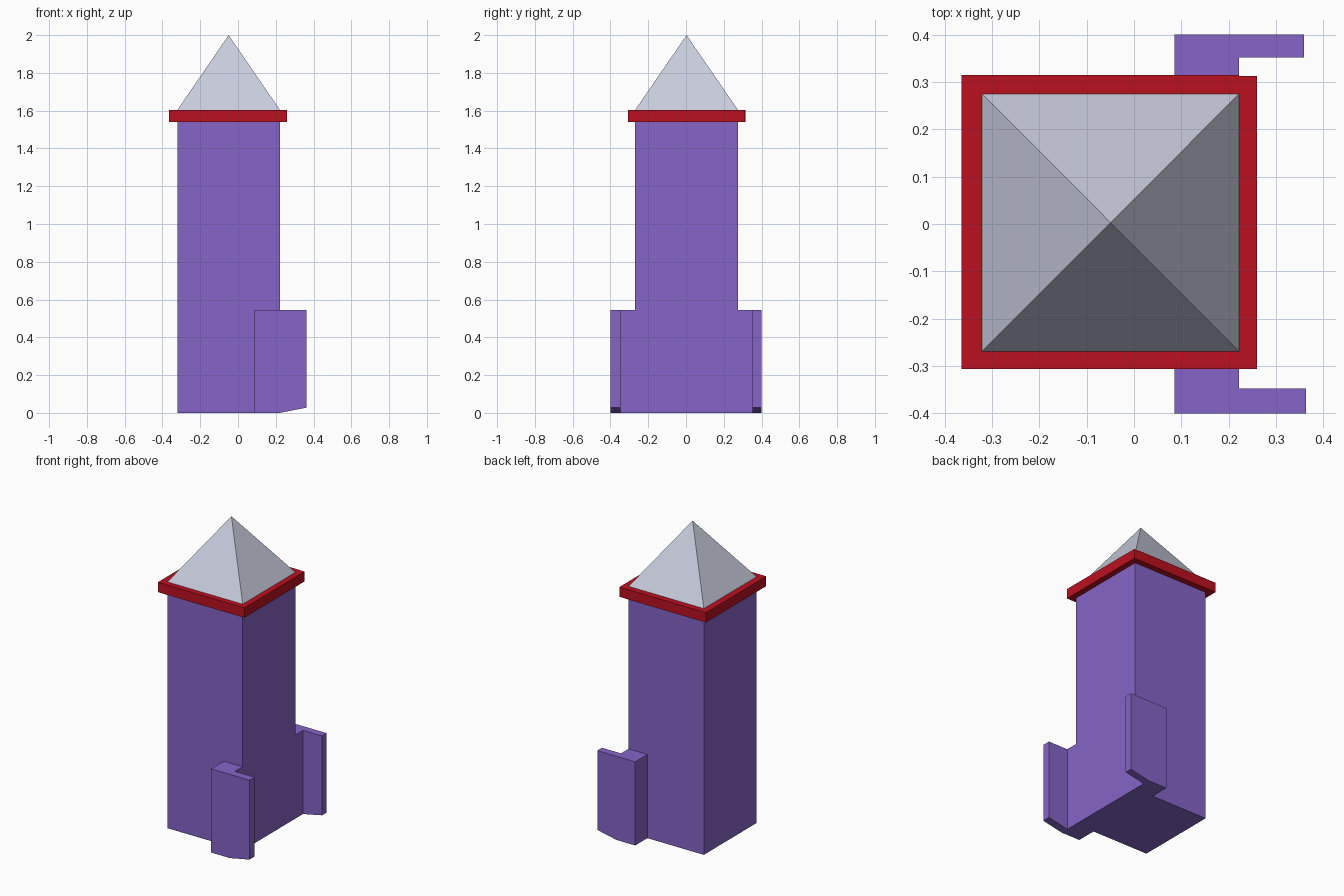
import bpy
import bmesh

if "Cube" in bpy.data.objects:
    bpy.data.objects.remove(bpy.data.objects["Cube"], do_unlink=True)


def make_material(name, color):
    mat = bpy.data.materials.new(name)
    mat.use_nodes = True
    mat.diffuse_color = (*color, 1)
    mat.node_tree.nodes["Principled BSDF"].inputs["Base Color"].default_value = (*color, 1)
    return mat


PURPLE = make_material("purple wall", (0.24, 0.13, 0.58))
RED = make_material("red trim", (0.50, 0.005, 0.014))
SILVER = make_material("pale silver roof", (0.58, 0.60, 0.72))


def finish(name, bm, mat):
    bmesh.ops.recalc_face_normals(bm, faces=bm.faces)
    mesh = bpy.data.meshes.new(name)
    bm.to_mesh(mesh)
    bm.free()
    mesh.materials.append(mat)
    obj = bpy.data.objects.new(name, mesh)
    bpy.context.collection.objects.link(obj)
    return obj


def add_box(name, x, y, z, mat):
    bm = bmesh.new()
    bmesh.ops.create_cube(bm, size=1)
    for v in bm.verts:
        v.co = [span[0] if c < 0 else span[1] for c, span in zip(v.co, (x, y, z))]
    return finish(name, bm, mat)


# Shared wall and trim limits
LEFT, RIGHT, FRONT, BACK = -0.321, 0.222, -0.269, 0.275
TRIM_LOW, TRIM_TOP = 1.54, 1.604

# Tower body
add_box("tower_body", (LEFT, RIGHT), (FRONT, BACK), (0, TRIM_TOP), PURPLE)

# Trim boards around the eaves
trim_z = (TRIM_LOW, TRIM_TOP)
add_box("trim_front", (LEFT, RIGHT), (-0.306, FRONT), trim_z, RED)
add_box("trim_back", (-0.364, RIGHT), (BACK, 0.315), trim_z, RED)
add_box("trim_right", (-0.364, LEFT), (-0.306, BACK), trim_z, RED)
add_box("trim_left", (RIGHT, 0.26), (-0.306, 0.313), trim_z, RED)

# Pyramid roof
bm = bmesh.new()
base = [bm.verts.new((x, y, TRIM_TOP)) for x, y in
        ((LEFT, FRONT), (RIGHT, FRONT), (RIGHT, BACK), (LEFT, BACK))]
apex = bm.verts.new(((LEFT + RIGHT) / 2, (FRONT + BACK) / 2, 2.0))
bm.faces.new(base)
for i in range(4):
    bm.faces.new((base[i - 1], base[i], apex))
finish("pyramid_roof", bm, SILVER)


# Hooked side wings, the arm rising along its underside
def add_wing(name, wall, inner, outer, tip):
    bm = bmesh.new()
    outline = ((0.086, wall), (RIGHT, wall), (RIGHT, inner), (tip, inner),
               (tip, outer), (RIGHT, outer), (0.086, outer))
    low = [bm.verts.new((x, y, 0.028 if x == tip else 0)) for x, y in outline]
    high = [bm.verts.new((x, y, 0.545)) for x, y in outline]
    for ring in (low, high):
        bm.faces.new([ring[i] for i in (0, 1, 2, 5, 6)])
        bm.faces.new(ring[2:6])
    for i in range(len(low)):
        bm.faces.new((low[i - 1], low[i], high[i], high[i - 1]))
    finish(name, bm, PURPLE)


add_wing("wing_front", FRONT, -0.348, -0.4, 0.363)
add_wing("wing_back", BACK, 0.352, 0.4, 0.359)
